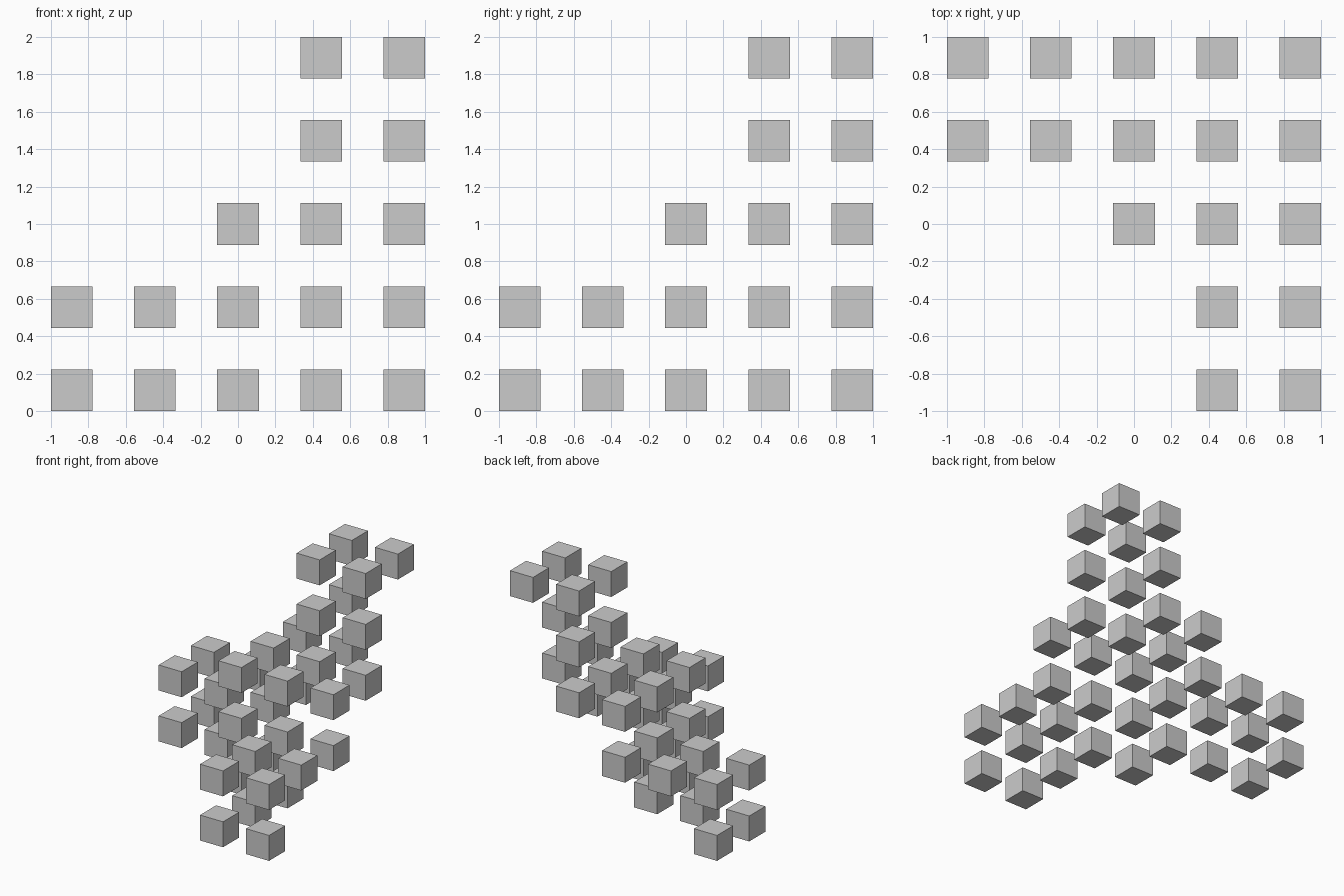
import bpy
from itertools import product

if "Cube" in bpy.data.objects:
    bpy.data.objects.remove(bpy.data.objects["Cube"])

SIZE = 2 / 9          # cube edge
PITCH = 2 * SIZE      # spacing between cube centres


def filled(cell):
    """Three two-wide arms meeting at a hollow corner."""
    lo, mid, hi = sorted(cell)
    in_arms = mid <= 1 or hi == 2
    open_corner = hi <= 1
    open_spine = mid == 0 and hi < 4
    return in_arms and not open_corner and not open_spine


# Floating cubes on a 5 x 5 x 5 lattice, counted from the back right bottom corner
for a, b, c in product(range(5), repeat=3):
    if filled((a, b, c)):
        bpy.ops.mesh.primitive_cube_add(
            size=SIZE,
            location=((2 - a) * PITCH, (2 - b) * PITCH, SIZE / 2 + c * PITCH))
        bpy.context.object.name = f"cube_{a}_{b}_{c}"
